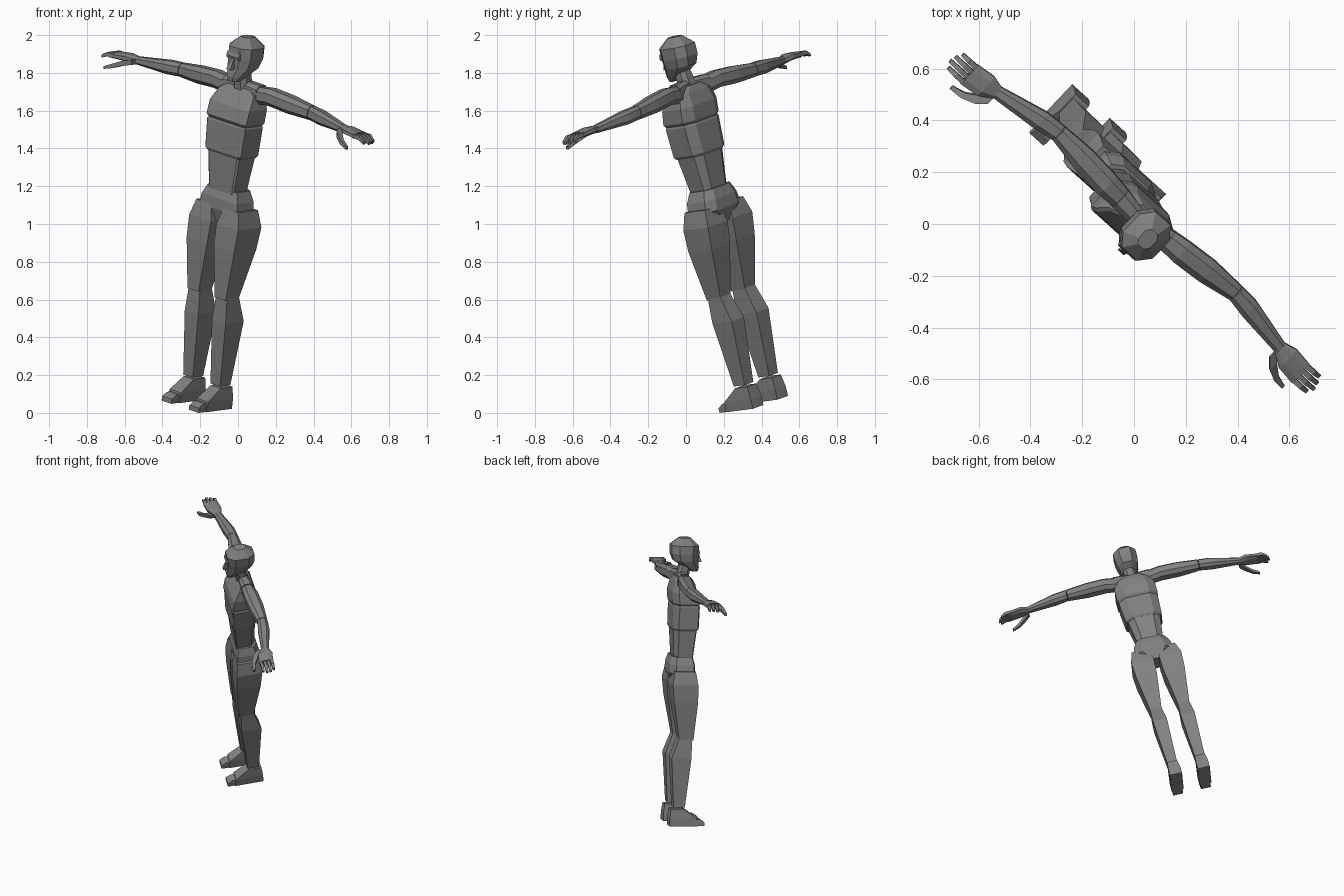
import bpy, bmesh
from mathutils import Matrix, Vector
from collections import namedtuple

cube = bpy.data.objects.get("Cube")
if cube:
    bpy.data.objects.remove(cube)

grey = bpy.data.materials.new("mannequin grey")
grey.use_nodes = True
grey.diffuse_color = (0.22, 0.22, 0.22, 1)
grey.node_tree.nodes["Principled BSDF"].inputs["Base Color"].default_value = grey.diffuse_color

# Leaning pose: body axes left, back and up, standing on the sole midpoint
left = Vector((0.72, -0.65, -0.24)).normalized()
up = Vector((0.11, -0.23, 0.97))
up = (up - left * up.dot(left)).normalized()
back = up.cross(left)
pose = Matrix((left, back, up)).transposed().to_4x4()
pose.translation = (-0.18, 0.4, 0.05)

# One cross-section: position along the part, half sizes, and centre offsets
Ring = namedtuple("Ring", "at wide deep back out", defaults=(0, 0))


def outline(front_cut, back_cut):
    """Rectangle whose front and back corners are cut by a fraction."""
    points = []
    for x, y in ((-1, -1), (1, -1), (1, 1), (-1, 1)):
        cut = front_cut if y < 0 else back_cut
        along_x, along_y = (x * (1 - cut), y), (x, y * (1 - cut))
        corner = [along_x, along_y] if x * y < 0 else [along_y, along_x]
        points += corner if cut else corner[:1]
    return points


BOX = outline(0, 0)
TORSO = outline(0.1, 0.4)
ROUNDED = outline(0.5, 0.5)


def make_object(name, bm):
    bmesh.ops.recalc_face_normals(bm, faces=bm.faces)
    mesh = bpy.data.meshes.new(name)
    bm.to_mesh(mesh)
    bm.free()
    mesh.materials.append(grey)
    obj = bpy.data.objects.new(name, mesh)
    bpy.context.collection.objects.link(obj)
    obj.matrix_world = pose


def skin(name, shape, place, rings):
    """Join the rings into one closed faceted part."""
    bm = bmesh.new()
    loops = [[bm.verts.new(place(ring, x, y)) for x, y in shape] for ring in rings]
    for lower, upper in zip(loops, loops[1:]):
        for i in range(len(shape)):
            bm.faces.new((lower[i - 1], lower[i], upper[i], upper[i - 1]))
    bm.faces.new(loops[0])
    bm.faces.new(loops[-1])
    make_object(name, bm)


def upright(name, shape, *rings, side=1):
    """Part stacked upwards; wide is sideways, out is away from the midline."""
    def place(ring, x, y):
        return side * (ring.out + x * ring.wide), ring.back + y * ring.deep, ring.at
    skin(name, shape, place, rings)


def sideways(name, shape, *rings, side=1):
    """Part running outwards; wide is front to back, out is its height."""
    def place(ring, x, y):
        return side * ring.at, ring.back + x * ring.wide, ring.out + y * ring.deep
    skin(name, shape, place, rings)


# Torso blocks, each with a narrow seam to the next
upright("pelvis", TORSO,
        Ring(at=1, wide=0.05, deep=0.06, back=0.01),
        Ring(at=1.07, wide=0.14, deep=0.085, back=0.01),
        Ring(at=1.13, wide=0.13, deep=0.085, back=0.01),
        Ring(at=1.185, wide=0.105, deep=0.07, back=0.01))
upright("abdomen", TORSO,
        Ring(at=1.17, wide=0.09, deep=0.065),
        Ring(at=1.375, wide=0.115, deep=0.08))
upright("ribs", TORSO,
        Ring(at=1.37, wide=0.12, deep=0.08),
        Ring(at=1.385, wide=0.13, deep=0.09),
        Ring(at=1.54, wide=0.14, deep=0.09),
        Ring(at=1.55, wide=0.135, deep=0.085))
upright("upper_chest", TORSO,
        Ring(at=1.55, wide=0.135, deep=0.085),
        Ring(at=1.565, wide=0.145, deep=0.095),
        Ring(at=1.64, wide=0.145, deep=0.09, back=0.01),
        Ring(at=1.71, wide=0.125, deep=0.06, back=0.025),
        Ring(at=1.745, wide=0.07, deep=0.04, back=0.03))

# Neck and head
upright("neck", ROUNDED,
        Ring(at=1.69, wide=0.05, deep=0.045, back=0.025),
        Ring(at=1.84, wide=0.04, deep=0.04))
upright("head", ROUNDED,
        Ring(at=1.775, wide=0.03, deep=0.025, back=-0.065),
        Ring(at=1.8, wide=0.045, deep=0.05, back=-0.045),
        Ring(at=1.85, wide=0.07, deep=0.085),
        Ring(at=1.9, wide=0.08, deep=0.095, back=0.01),
        Ring(at=1.96, wide=0.08, deep=0.095, back=0.01),
        Ring(at=2.01, wide=0.03, deep=0.04, back=0.01))
upright("nose", BOX,
        Ring(at=1.84, wide=0.016, deep=0.025, back=-0.09),
        Ring(at=1.9, wide=0.008, deep=0.012, back=-0.08))
upright("brow", BOX,
        Ring(at=1.895, wide=0.045, deep=0.015, back=-0.075),
        Ring(at=1.91, wide=0.045, deep=0.015, back=-0.08),
        Ring(at=1.93, wide=0.045, deep=0.012, back=-0.075))

for side, label in ((1, "left"), (-1, "right")):
    # Leg
    upright(label + "_thigh", BOX,
            Ring(at=0.605, wide=0.04, deep=0.05, back=-0.03, out=0.1),
            Ring(at=0.88, wide=0.075, deep=0.085, back=-0.01, out=0.1),
            Ring(at=1, wide=0.08, deep=0.09, out=0.1),
            Ring(at=1.09, wide=0.055, deep=0.075, out=0.1), side=side)
    upright(label + "_shin", BOX,
            Ring(at=0.13, wide=0.035, deep=0.04, out=0.1),
            Ring(at=0.48, wide=0.05, deep=0.07, out=0.1),
            Ring(at=0.62, wide=0.04, deep=0.045, back=-0.025, out=0.1), side=side)

    # Foot: heel block sloping to a separate toe cap
    upright(label + "_foot", BOX,
            Ring(at=0, wide=0.043, deep=0.1, back=-0.035, out=0.1),
            Ring(at=0.055, wide=0.043, deep=0.095, back=-0.03, out=0.1),
            Ring(at=0.12, wide=0.036, deep=0.045, back=0.012, out=0.1), side=side)
    upright(label + "_toes", BOX,
            Ring(at=0, wide=0.036, deep=0.035, back=-0.15, out=0.1),
            Ring(at=0.025, wide=0.036, deep=0.035, back=-0.15, out=0.1),
            Ring(at=0.045, wide=0.034, deep=0.018, back=-0.135, out=0.1), side=side)

    # Shoulder wedge and arm
    sideways(label + "_shoulder", ROUNDED,
             Ring(at=0.02, wide=0.035, deep=0.035, back=0.02, out=1.74),
             Ring(at=0.125, wide=0.045, deep=0.045, back=0.03, out=1.725), side=side)
    sideways(label + "_upper_arm", ROUNDED,
             Ring(at=0.11, wide=0.042, deep=0.046, back=0.03, out=1.715),
             Ring(at=0.2, wide=0.05, deep=0.046, back=0.035, out=1.725),
             Ring(at=0.33, wide=0.05, deep=0.046, back=0.045, out=1.715),
             Ring(at=0.473, wide=0.035, deep=0.037, back=0.055, out=1.705), side=side)
    sideways(label + "_forearm", ROUNDED,
             Ring(at=0.477, wide=0.035, deep=0.036, back=0.055, out=1.705),
             Ring(at=0.56, wide=0.04, deep=0.037, back=0.045, out=1.7),
             Ring(at=0.765, wide=0.026, deep=0.02, back=0.01, out=1.69), side=side)

    # Hand
    sideways(label + "_palm", ROUNDED,
             Ring(at=0.755, wide=0.026, deep=0.02, back=0.01, out=1.69),
             Ring(at=0.81, wide=0.05, deep=0.02, out=1.695),
             Ring(at=0.89, wide=0.05, deep=0.017, back=-0.01, out=1.69), side=side)
    for i, finger in enumerate(("index", "middle", "ring", "little")):
        spread = -0.047 + 0.025 * i
        reach = 0.98 - 0.014 * abs(i - 1.3)
        sideways(f"{label}_{finger}_finger", BOX,
                 Ring(at=0.88, wide=0.01, deep=0.012, back=spread, out=1.69),
                 Ring(at=0.925, wide=0.01, deep=0.011, back=spread, out=1.69),
                 Ring(at=reach, wide=0.008, deep=0.008, back=spread, out=1.67), side=side)
    sideways(label + "_thumb", BOX,
             Ring(at=0.755, wide=0.02, deep=0.014, back=-0.025, out=1.685),
             Ring(at=0.79, wide=0.02, deep=0.014, back=-0.06, out=1.675),
             Ring(at=0.84, wide=0.013, deep=0.012, back=-0.09, out=1.65),
             Ring(at=0.89, wide=0.008, deep=0.008, back=-0.1, out=1.63), side=side)
